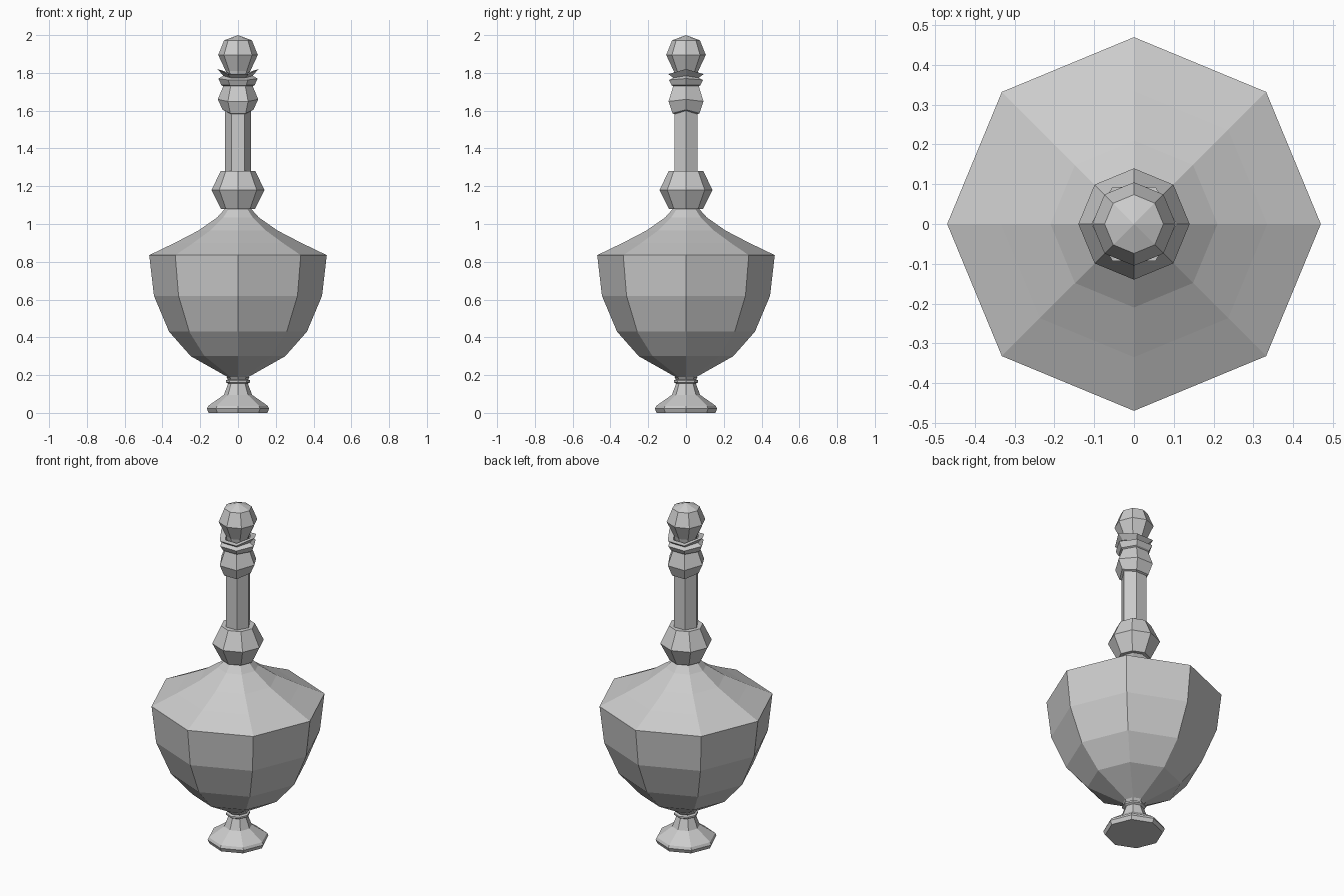
import bpy, math


def lathe(name, profile, sides=8):
    """Revolve (radius, z, saddle) points; saddle lifts the ring towards +-x."""
    verts, faces, rings = [], [], []
    for r, z, *s in profile:
        lift = s[0] if s else 0
        if r == 0:
            rings.append([len(verts)] * sides)
            verts.append((0, 0, z))
            continue
        rings.append(list(range(len(verts), len(verts) + sides)))
        for i in range(sides):
            a = 2 * math.pi * i / sides
            verts.append((r * math.cos(a), r * math.sin(a),
                          z + lift * math.cos(a) ** 2))
    for lo, hi in zip(rings, rings[1:]):
        for i in range(sides):
            j = (i + 1) % sides
            f = list(dict.fromkeys((lo[i], lo[j], hi[j], hi[i])))
            faces.append(f)
    mesh = bpy.data.meshes.new(name)
    mesh.from_pydata(verts, [], faces)
    mesh.update()
    ob = bpy.data.objects.new(name, mesh)
    bpy.context.collection.objects.link(ob)
    return ob


# Flared pedestal with a small collar
lathe("foot", [(0, 0.0), (0.155, 0.0), (0.165, 0.022), (0.158, 0.037),
               (0.075, 0.095), (0.052, 0.155), (0.064, 0.162),
               (0.064, 0.172), (0.053, 0.178), (0.062, 0.19), (0, 0.19)])

# Faceted bottle body
lathe("body", [(0, 0.19), (0.055, 0.19), (0.25, 0.30), (0.365, 0.43),
               (0.445, 0.62), (0.47, 0.835), (0.335, 0.90), (0.21, 0.965),
               (0.11, 1.035), (0.065, 1.085), (0, 1.085)])

# Knop at the base of the neck
lathe("neck_knop", [(0, 1.08), (0.09, 1.08), (0.14, 1.18),
                    (0.092, 1.28), (0, 1.28)])

# Six-sided neck
lathe("neck", [(0.07, 1.26), (0.07, 1.60)], 6)

# Uneven mouth with bulge, ring and open lip
lathe("mouth", [(0.07, 1.575, 0.025), (0.082, 1.58, 0.025),
                (0.107, 1.645, 0.015), (0.078, 1.73),
                (0.088, 1.735), (0.104, 1.76, 0.01),
                (0.078, 1.77, 0.015), (0.108, 1.785, 0.035),
                (0.075, 1.79, 0.02), (0.05, 1.75)], 6)

# Ball stopper
lathe("stopper", [(0, 1.74), (0.05, 1.74), (0.065, 1.81), (0.105, 1.895),
                  (0.074, 1.972), (0, 2.0)])
